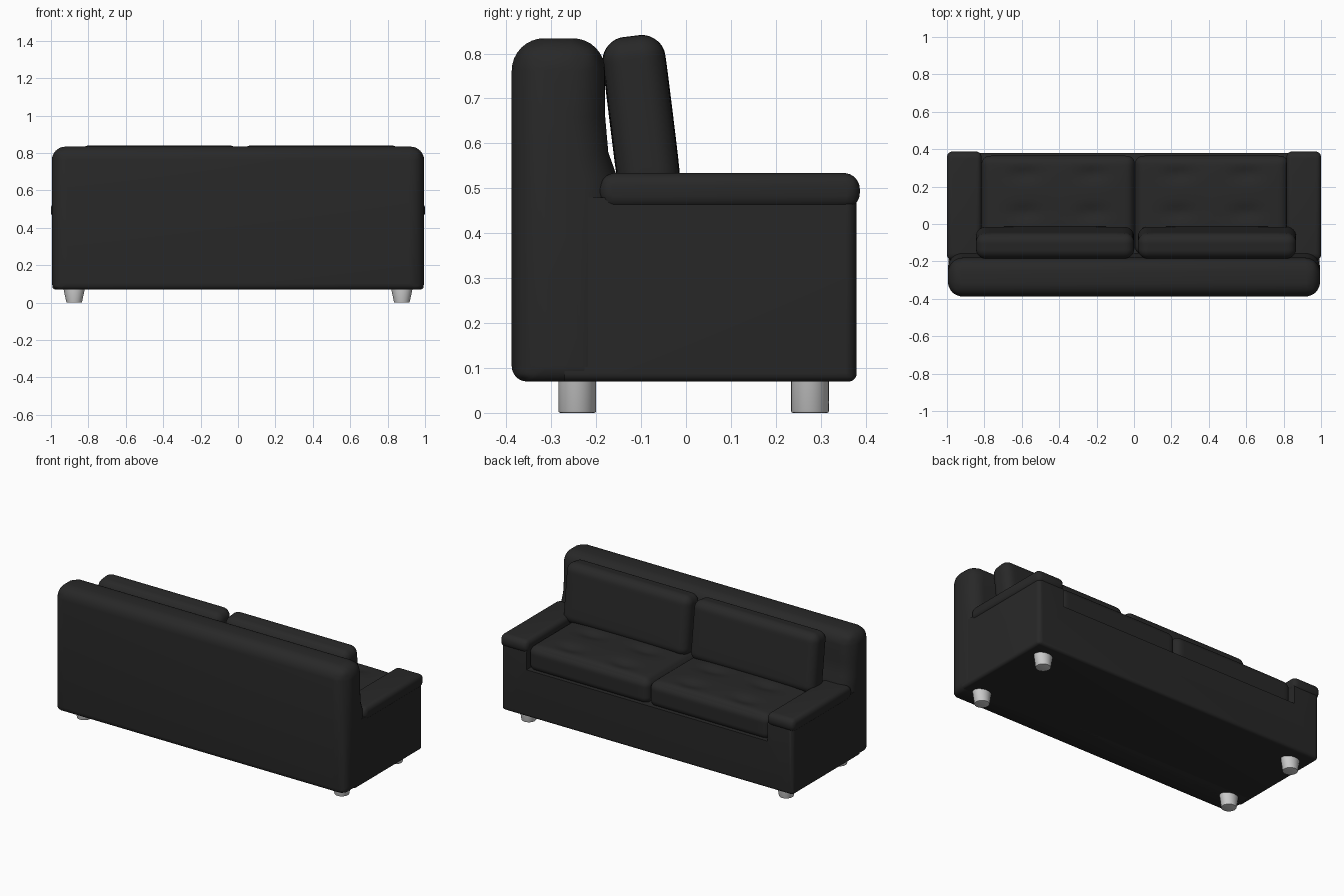
import bpy, bmesh, math
from mathutils import Vector, Matrix

if "Cube" in bpy.data.objects:
    bpy.data.objects.remove(bpy.data.objects["Cube"])

leather = bpy.data.materials.new("black_leather")
leather.diffuse_color = (0.021, 0.021, 0.021, 1)
leather.use_nodes = True
leather.node_tree.nodes["Principled BSDF"].inputs["Base Color"].default_value = leather.diffuse_color


def finish(name, bm, mat=None):
    bmesh.ops.recalc_face_normals(bm, faces=bm.faces)
    me = bpy.data.meshes.new(name)
    bm.to_mesh(me)
    bm.free()
    ob = bpy.data.objects.new(name, me)
    bpy.context.collection.objects.link(ob)
    if mat:
        me.materials.append(mat)
    return ob


def smooth(ob, angle=40):
    bpy.ops.object.select_all(action='DESELECT')
    bpy.context.view_layer.objects.active = ob
    ob.select_set(True)
    for m in list(ob.modifiers):
        bpy.ops.object.modifier_apply(modifier=m.name)
    bpy.ops.object.shade_smooth_by_angle(angle=math.radians(angle))


def prism(name, profile, axis, lo, hi, radius, weight):
    """Extrude a profile along x or y, then round each edge by radius * weight(mid, direction)."""
    bm = bmesh.new()
    place = (lambda a, b, t: (t, a, b)) if axis == 'x' else (lambda a, b, t: (a, t, b))
    face = bm.faces.new([bm.verts.new(place(a, b, lo)) for a, b in profile])
    ext = bmesh.ops.extrude_face_region(bm, geom=[face])
    shift = Vector(place(0, 0, hi - lo))
    bmesh.ops.translate(bm, vec=shift, verts=[v for v in ext['geom'] if isinstance(v, bmesh.types.BMVert)])
    layer = bm.edges.layers.float.new('bevel_weight_edge')
    for e in bm.edges:
        a, b = e.verts[0].co, e.verts[1].co
        e[layer] = weight((a + b) / 2, (b - a).normalized())
    ob = finish(name, bm, leather)
    m = ob.modifiers.new("round", 'BEVEL')
    m.limit_method, m.width, m.segments = 'WEIGHT', radius, 8
    m.use_clamp_overlap = False
    smooth(ob)
    return ob


def cushion(name, size, r, loc, tilt=0, puff=0.0, dimples=()):
    """Soft rounded box with bulging faces and optional tufting dimples on top."""
    bm = bmesh.new()
    bmesh.ops.create_cube(bm, size=2)
    bmesh.ops.subdivide_edges(bm, edges=bm.edges[:], cuts=35, use_grid_fill=True)
    half = Vector(size) / 2
    for v in bm.verts:
        u = Vector([math.sin(c * math.pi / 2) for c in v.co])
        p = Vector([u[i] * half[i] for i in range(3)])
        core = Vector([max(-half[i] + r, min(half[i] - r, p[i])) for i in range(3)])
        d = p - core
        p = core + d.normalized() * r if d.length > 1e-6 else p
        thin = min(range(3), key=lambda i: half[i])
        k = 1.0
        for i in range(3):
            if i != thin:
                k *= 1 - u[i] ** 4
        p[thin] += math.copysign(puff * k, u[thin]) if abs(u[thin]) > 0.9 else 0
        if u.z > 0.9:
            for dx, dy in dimples:
                p.z -= 0.016 * math.exp(-((p.x - dx) / 0.08) ** 2 - ((p.y - dy) / 0.04) ** 2)
        v.co = p
    bm.transform(Matrix.Translation(loc) @ Matrix.Rotation(tilt, 4, 'X'))
    smooth(finish(name, bm, leather), 60)


# U-shaped base with side panels
prism("base_frame",
      [(-.993, .07), (.993, .07), (.993, .48), (.82, .48), (.82, .36), (-.82, .36), (-.82, .48), (-.993, .48)],
      'y', -.27, .38, .03,
      lambda m, d: 0 if m.y < -.2 else 1 if abs(m.x) > .9 and abs(d.z) > .9
      else .6 if m.z < .08 or (m.y > .37 and abs(d.z) < .9) else 0)

# Backrest, flaring forward slightly above the arms
prism("backrest",
      [(-.388, .07), (-.388, .834), (-.18, .834), (-.18, .66), (-.173, .58), (-.155, .53), (-.155, .07)],
      'x', -.995, .995, .085,
      lambda m, d: .85 if m.z > .82 else .4 if m.z < .08 else .95 if abs(m.x) > .9 and abs(d.x) < .1 else 0)

# Padded arm tops
for side, s in (("left", -1), ("right", 1)):
    x0, x1 = sorted((.815 * s, 1.0 * s))
    prism(side + "_arm_pad", [(-.193, .454), (.387, .454), (.387, .534), (-.193, .534)],
          'x', x0, x1, .036, lambda m, d: 1 if abs(d.x) > .9 else .8)

# Seat and back cushions
for side, sx, bx in (("left", -.405, -.422), ("right", .415, .444)):
    tufts = [(dx, dy) for dx in (-.18, .18) for dy in (-.04, .165)]
    cushion(side + "_seat_cushion", (.82, .53, .155), .045, (sx, .1, .422), puff=.016, dimples=tufts)
    cushion(side + "_back_cushion", (.845, .136, .36), .05, (bx, -.1, .66), tilt=math.radians(7), puff=.003)

# Tapered feet, wider at the top along x
for sx, nx in ((-1, "left"), (1, "right")):
    for y, ny in ((-.242, "front"), (.276, "back")):
        bm = bmesh.new()
        bmesh.ops.create_cone(bm, cap_ends=True, segments=32, radius1=.042, radius2=.042, depth=.085)
        for v in bm.verts:
            if v.co.z > 0:
                v.co.x *= 1.42
        rim = [e for e in bm.edges if all(v.co.z < 0 for v in e.verts)]
        bmesh.ops.bevel(bm, geom=rim, offset=.004, segments=2, affect='EDGES', profile=.5)
        bmesh.ops.translate(bm, vec=(.876 * sx, y, .0425), verts=bm.verts)
        smooth(finish(f"{ny}_{nx}_foot", bm))
